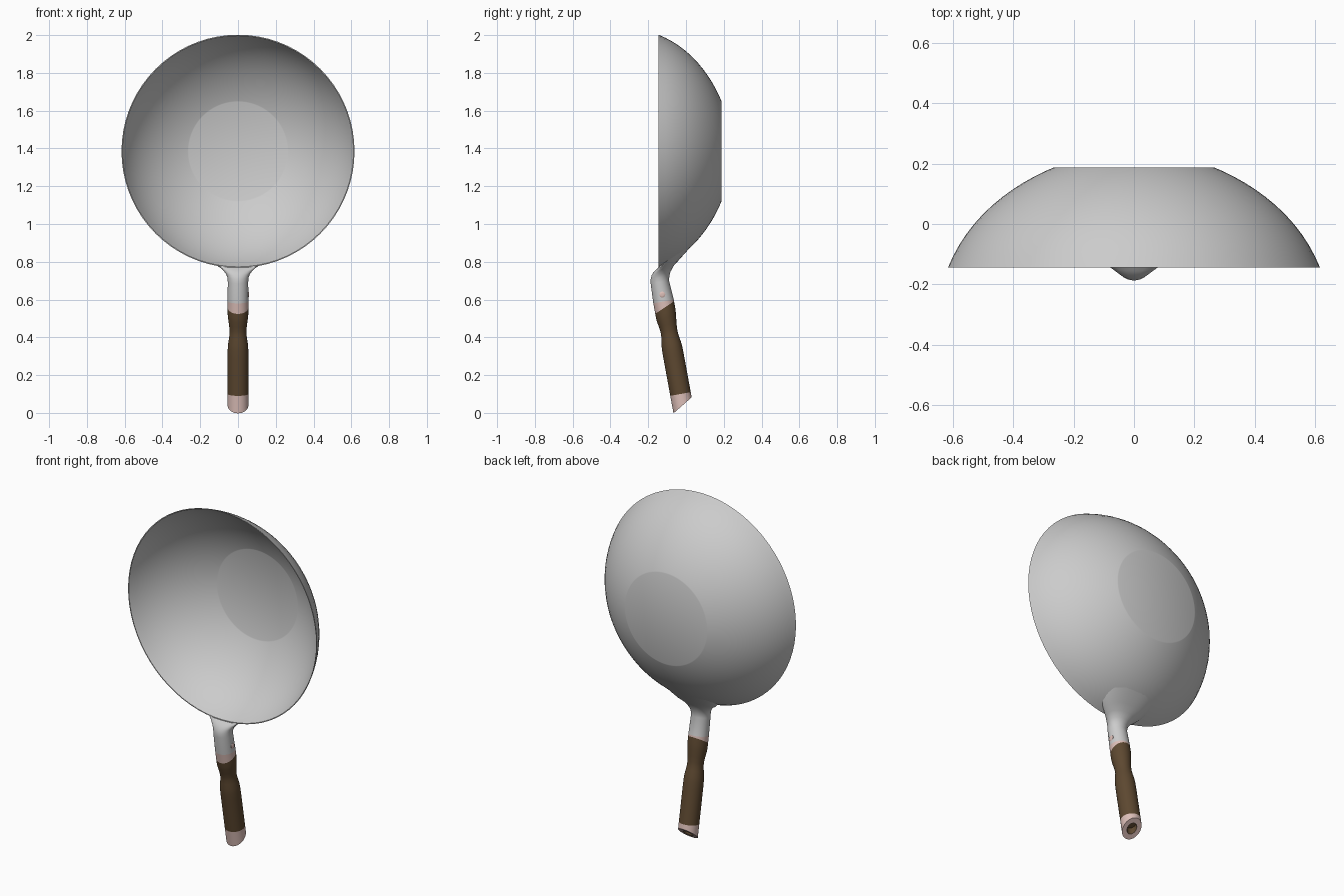
import bpy, bmesh, math
from mathutils import Vector

if "Cube" in bpy.data.objects:
    bpy.data.objects.remove(bpy.data.objects["Cube"])

TAU = 2 * math.pi


def material(name, rgb):
    m = bpy.data.materials.new(name)
    m.diffuse_color = (*rgb, 1)
    m.use_nodes = True
    m.node_tree.nodes["Principled BSDF"].inputs["Base Color"].default_value = m.diffuse_color
    return m


copper = material("copper", (0.72, 0.52, 0.48))
wood = material("dark_wood", (0.11, 0.065, 0.03))


def loft(name, rings, mat=None, cap_start=True, cap_end=True):
    bm = bmesh.new()
    loops = [[bm.verts.new(p) for p in ring] for ring in rings]
    for a, b in zip(loops, loops[1:]):
        n = len(a)
        for i in range(n):
            j = (i + 1) % n
            bm.faces.new((a[i], a[j], b[j], b[i]))
    if cap_start:
        bm.faces.new(loops[0][::-1])
    if cap_end:
        bm.faces.new(loops[-1])
    bmesh.ops.recalc_face_normals(bm, faces=bm.faces)
    me = bpy.data.meshes.new(name)
    bm.to_mesh(me)
    bm.free()
    ob = bpy.data.objects.new(name, me)
    bpy.context.collection.objects.link(ob)
    if mat:
        me.materials.append(mat)
    bpy.ops.object.select_all(action='DESELECT')
    ob.select_set(True)
    bpy.context.view_layer.objects.active = ob
    bpy.ops.object.shade_smooth_by_angle(angle=math.radians(32))
    return ob


# Bowl: closed thin shell turned around the y axis
CZ, RIM_Y, BACK_Y, ARC_Y, ARC_R = 1.385, -0.145, 0.187, -0.445, 0.686


def bowl_radius(y):
    f = (y - RIM_Y) / (BACK_Y - RIM_Y)
    return math.sqrt(ARC_R ** 2 - (y - ARC_Y) ** 2) + 0.008 * math.sin(math.pi * f)


def bowl_ring(r, y, n=72):
    return [(r * math.cos(TAU * i / n), y, CZ + r * math.sin(TAU * i / n)) for i in range(n)]


N = 14
ys = [RIM_Y + (BACK_Y - RIM_Y) * math.sin(math.pi / 2 * i / N) for i in range(N + 1)]
outer = [bowl_ring(bowl_radius(y), y) for y in reversed(ys)]
inner = [bowl_ring(bowl_radius(y) - 0.005, RIM_Y + (y - RIM_Y) * 0.985) for y in ys]
loft("pan_bowl", outer + inner)

# Handle frame: axis leaning 10.4 degrees forward
TILT = math.radians(10.4)
UP = Vector((0, -math.sin(TILT), math.cos(TILT)))
BACK = Vector((0, math.cos(TILT), math.sin(TILT)))
BASE = Vector((0, -0.029, 0.1))


def grip_ring(t, r, shear=0.0, n=32):
    pts = []
    for i in range(n):
        a = TAU * i / n
        v = r * math.sin(a)
        pts.append(BASE + Vector((r * math.cos(a), 0, 0)) + BACK * v + UP * (t + shear * v))
    return pts


R = 0.055
# Wooden grip with a waist and a slanted top
grip = [(0, R, 0), (0.2, R, 0), (0.24, 0.0545, 0), (0.27, 0.0525, 0), (0.3, 0.0475, 0),
        (0.325, 0.0445, 0), (0.345, 0.0445, 0.05), (0.375, 0.048, 0.15),
        (0.41, 0.053, 0.28), (0.435, R, 0.36), (0.465, R, 0.43)]
loft("wooden_grip", [grip_ring(*g) for g in grip], wood)

# Copper collar between wood and steel
loft("copper_collar", [grip_ring(0.465, R, 0.43), grip_ring(0.498, R)], copper)

# Slanted copper end cap with a hole
loft("copper_end_cap", [grip_ring(0, R), grip_ring(-0.061, R, 0.6), grip_ring(-0.061, 0.028, 0.6)],
     copper, False, False)
loft("end_hole", [grip_ring(-0.061, 0.028, 0.6), grip_ring(-0.03, 0.026, 0.3)], wood, False, True)


# Steel neck flaring into the bowl wall: front (y, z), back (y, z), half width
def neck_ring(front, back, rx, power=1.0, n=32):
    pts = []
    for i in range(n):
        a = TAU * i / n
        c, s = math.cos(a), math.sin(a)
        c = math.copysign(abs(c) ** power, c)
        s = math.copysign(abs(s) ** power, s)
        f = (s + 1) / 2
        pts.append((rx * c, front[0] + (back[0] - front[0]) * f, front[1] + (back[1] - front[1]) * f))
    return pts


neck = [neck_ring((-0.187, 0.685), (-0.090, 0.700), 0.054),
        neck_ring((-0.187, 0.708), (-0.088, 0.724), 0.056),
        neck_ring((-0.182, 0.728), (-0.082, 0.748), 0.064, 0.95),
        neck_ring((-0.170, 0.748), (-0.064, 0.780), 0.085, 0.9),
        neck_ring((-0.156, 0.761), (-0.035, 0.812), 0.112, 0.85)]
joint = [(x, y, CZ - math.sqrt(bowl_radius(y) ** 2 - x * x) + 0.001)
         for x, y, z in neck_ring((-0.144, 0), (0.02, 0), 0.145, 0.8)]
loft("steel_neck", [grip_ring(0.498, R)] + neck + [joint], None, True, False)

# Rivet on the right side of the neck
centre = BASE + UP * 0.535
rivet = []
for r, x in ((0.016, 0.048), (0.016, 0.055), (0.012, 0.0575), (0.006, 0.058)):
    rivet.append([centre + Vector((x, r * math.cos(TAU * i / 16), r * math.sin(TAU * i / 16)))
                  for i in range(16)])
loft("rivet", rivet, copper)
